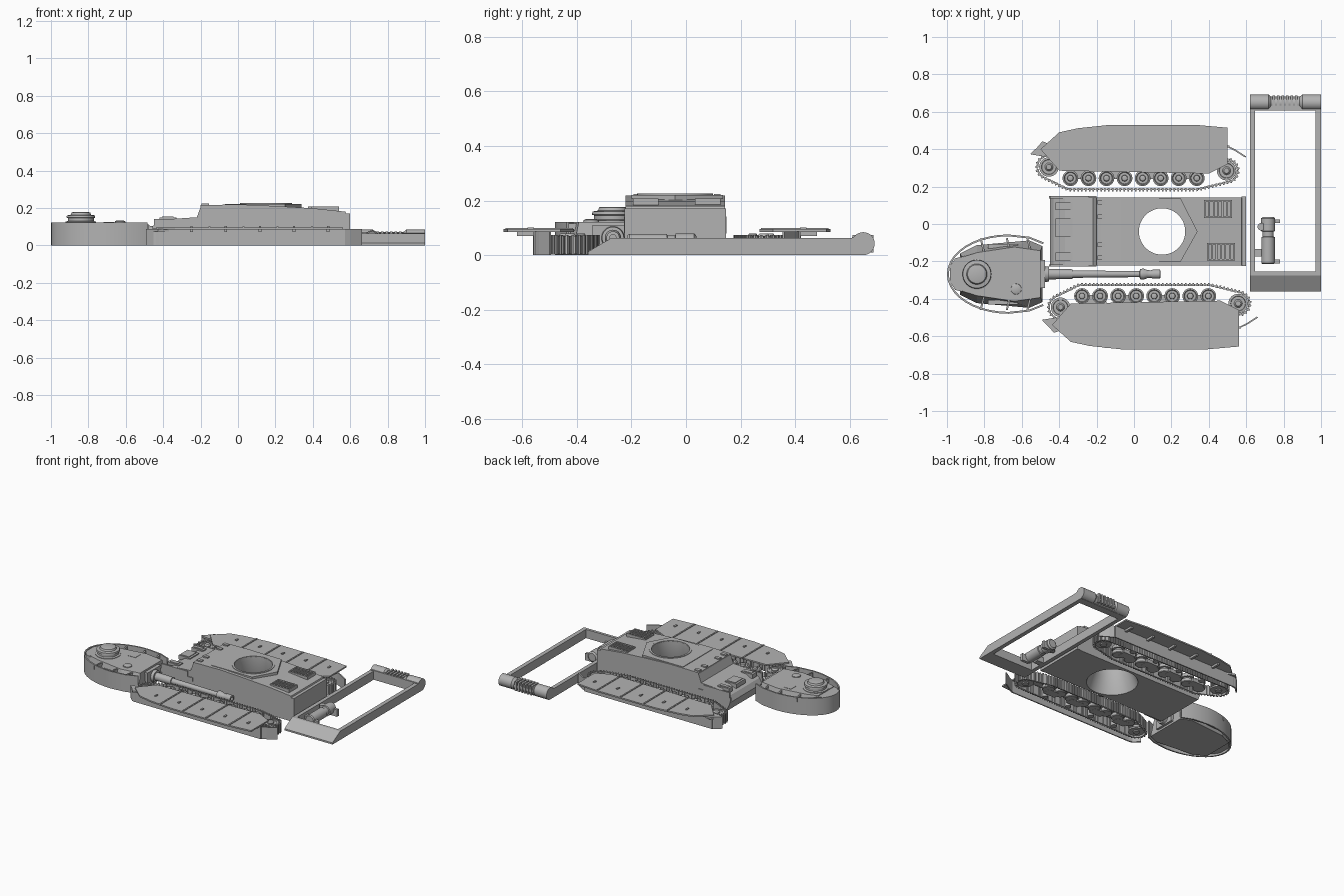
import bpy, bmesh, math
from mathutils import Vector, Matrix, geometry

if "Cube" in bpy.data.objects:
    bpy.data.objects.remove(bpy.data.objects["Cube"])

grey = bpy.data.materials.new("plain grey")
grey.use_nodes = True
grey.diffuse_color = (0.45, 0.45, 0.45, 1)
grey.node_tree.nodes["Principled BSDF"].inputs["Base Color"].default_value = (0.45, 0.45, 0.45, 1)


def finish(name, bm, smooth=False):
    bmesh.ops.recalc_face_normals(bm, faces=bm.faces)
    me = bpy.data.meshes.new(name)
    bm.to_mesh(me)
    bm.free()
    ob = bpy.data.objects.new(name, me)
    bpy.context.collection.objects.link(ob)
    me.materials.append(grey)
    if smooth:
        bpy.ops.object.select_all(action="DESELECT")
        ob.select_set(True)
        bpy.context.view_layer.objects.active = ob
        bpy.ops.object.shade_smooth_by_angle(angle=math.radians(35))
    return ob


def loft(bm, low, high):
    a = [bm.verts.new(p) for p in low]
    b = [bm.verts.new(p) for p in high]
    n = len(a)
    bm.faces.new(a[::-1])
    bm.faces.new(b)
    for i in range(n):
        bm.faces.new((a[i], a[(i + 1) % n], b[(i + 1) % n], b[i]))


def prism(name, pts, lo, hi, axis="z", smooth=False):
    place = {"z": lambda p, h: (p[0], p[1], h), "y": lambda p, h: (p[0], h, p[1]),
             "x": lambda p, h: (h, p[0], p[1])}[axis]
    bm = bmesh.new()
    loft(bm, [place(p, lo) for p in pts], [place(p, hi) for p in pts])
    return finish(name, bm, smooth)


def box(name, x0, x1, y0, y1, z0, z1):
    return prism(name, [(x0, y0), (x1, y0), (x1, y1), (x0, y1)], z0, z1)


def lathe(name, centre, profile, axis="z", n=32):
    # Stacked rings of (distance along axis, radius), capped at both ends
    turn = {"z": Matrix(), "x": Matrix.Rotation(math.pi / 2, 4, "Y"),
            "y": Matrix.Rotation(-math.pi / 2, 4, "X")}[axis]
    bm = bmesh.new()
    rings = [[bm.verts.new(Vector(centre) + turn @ Vector((r * math.cos(t * math.tau / n),
              r * math.sin(t * math.tau / n), h))) for t in range(n)] for h, r in profile]
    for a, b in zip(rings, rings[1:]):
        for i in range(n):
            bm.faces.new((a[i], a[(i + 1) % n], b[(i + 1) % n], b[i]))
    bm.faces.new(rings[0][::-1])
    bm.faces.new(rings[-1])
    return finish(name, bm, True)


def ribbon(name, pts, thick, z0, z1, smooth=False):
    # Thin upright wall along an open path
    pts = [Vector(p) for p in pts]
    left, right = [], []
    for i, p in enumerate(pts):
        d = (pts[min(i + 1, len(pts) - 1)] - pts[max(i - 1, 0)]).normalized()
        side = Vector((-d.y, d.x)) * thick / 2
        left.append(p + side)
        right.append(p - side)
    bm = bmesh.new()
    for i in range(len(pts) - 1):
        quad = [left[i], left[i + 1], right[i + 1], right[i]]
        loft(bm, [(*q, z0) for q in quad], [(*q, z1) for q in quad])
    bmesh.ops.remove_doubles(bm, verts=bm.verts, dist=1e-5)
    inner = [f for f in bm.faces if all(len(e.link_faces) > 2 for e in f.edges if
             abs(e.verts[0].co.z - e.verts[1].co.z) < 1e-5) and abs(f.normal.z) < 0.5]
    bmesh.ops.delete(bm, geom=inner, context="FACES_ONLY")
    return finish(name, bm, smooth)


# Hull: side profile pulled across, with a flared opening for the turret
hull = prism("hull", [(-0.42, 0), (0.575, 0), (0.6, 0.1), (0.575, 0.18), (0.4, 0.198), (0.2, 0.21),
             (0.02, 0.218), (-0.17, 0.216), (-0.2, 0.205), (-0.22, 0.15), (-0.37, 0.14),
             (-0.43, 0.105), (-0.45, 0.07)], -0.222, 0.143, "y")
deck = prism("turret_deck", [(-0.07, -0.2), (0.25, -0.2), (0.34, -0.04), (0.25, 0.135), (-0.07, 0.135)],
             0.2, 0.221)
cutter = lathe("ring_cutter", (0.15, -0.04, 0), [(-0.01, 0.17), (0.11, 0.124), (0.3, 0.124)], n=48)
for ob in (hull, deck):
    mod = ob.modifiers.new("opening", "BOOLEAN")
    mod.object = cutter
    mod.solver = "EXACT"
    bpy.context.view_layer.objects.active = ob
    bpy.ops.object.modifier_apply(modifier=mod.name)
bpy.data.objects.remove(cutter)
rim = ribbon("turret_ring", [(0.15 + 0.132 * math.cos(t * math.tau / 48), -0.04 + 0.132 * math.sin(t * math.tau / 48))
             for t in range(49)], 0.014, 0.19, 0.225, True)

# Hull fittings: front hatches, hinges, bolted strips, rear plate and louvres
for i, (y, w) in enumerate([(0.095, 0.04), (-0.02, 0.1), (-0.175, 0.045)]):
    box(f"front_hatch_{i}", -0.42, -0.33, y - w / 2, y + w / 2, 0.12, 0.15)
    box(f"front_hatch_lid_{i}", -0.405, -0.345, y - w / 2 + 0.008, y + w / 2 - 0.008, 0.14, 0.154)
for i, y in enumerate((0.115, 0.04, -0.11, -0.18)):
    box(f"visor_{i}", -0.195, -0.155, y - 0.012, y + 0.012, 0.19, 0.224)
box("front_strip", -0.2, -0.17, -0.222, 0.143, 0.19, 0.215)
for s, y in enumerate((-0.222, 0.143)):
    box(f"side_rail_{s}", -0.455, -0.2, y - 0.006, y + 0.006, 0.08, 0.105)
    box(f"nose_flange_{s}", -0.45, -0.24, y - 0.006, y + 0.006, 0.1, 0.142)
box("rear_plate", 0.575, 0.6, -0.225, 0.147, 0.0, 0.17)
for i, (x, y) in enumerate([(0.375, 0.08), (0.39, -0.148)]):
    top = 0.202
    box(f"louvre_base_{i}", x, x + 0.15, y - 0.045, y + 0.045, 0.17, top - 0.004)
    for k in (-1, 1):
        box(f"louvre_frame_{i}", x, x + 0.15, y + k * 0.043 - 0.004, y + k * 0.043 + 0.004, 0.18, top + 0.006)
    for k in range(7):
        box(f"louvre_slat_{i}_{k}", x + k * 0.0235, x + k * 0.0235 + 0.009, y - 0.043, y + 0.043, 0.18, top + 0.006)


def running_gear(side, place):
    def plate(name, pts, z0, z1):
        prism(f"{side}_{name}", [place(*p) for p in pts], z0, z1)

    def rect(name, x0, x1, y0, y1, z0, z1):
        plate(name, [(x0, y0), (x1, y0), (x1, y1), (x0, y1)], z0, z1)

    # Track: links spread evenly around the wheels
    loops = [(-0.455, 0.305, 0.062), (-0.34, 0.245, 0.059), (0.335, 0.245, 0.059), (0.495, 0.285, 0.06)]
    cloud = [Vector((x + r * math.cos(t * math.tau / 40), y + r * math.sin(t * math.tau / 40)))
             for x, y, r in loops for t in range(40)]
    path = [cloud[i] for i in geometry.convex_hull_2d(cloud)]
    segs = list(zip(path, path[1:] + path[:1]))
    count = 112
    step = sum((b - a).length for a, b in segs) / count
    bm = bmesh.new()
    start, due = 0.0, 0.0
    for a, b in segs:
        length = (b - a).length
        d = (b - a) / length
        n = Vector((d.y, -d.x))
        while due < start + length and count:
            p = a + d * (due - start)
            for u, v0, v1, z0, z1 in ((0.0092, -0.005, 0.005, 0.004, 0.07), (0.004, -0.006, 0.011, 0.002, 0.074)):
                quad = [place(*(p + d * s * u + n * v)) for s, v in ((-1, v0), (1, v0), (1, v1), (-1, v1))]
                loft(bm, [(*q, z0) for q in quad], [(*q, z1) for q in quad])
            due += step
        start += length
    finish(f"{side}_track", bm)

    # Road wheels with dished faces, joined in pairs
    for i in range(8):
        lathe(f"{side}_road_wheel_{i}", (*place(-0.34 + 0.0965 * i, 0.245), 0),
              [(0.006, 0.038), (0.01, 0.042), (0.03, 0.042), (0.031, 0.03), (0.043, 0.03), (0.044, 0.042),
               (0.066, 0.042), (0.07, 0.034), (0.064, 0.03), (0.064, 0.017), (0.078, 0.015), (0.08, 0.01)], n=28)
    for i in range(4):
        x = -0.34 + 0.193 * i
        rect(f"suspension_{i}", x, x + 0.0965, 0.24, 0.3, 0.005, 0.03)
        lathe(f"{side}_return_roller_{i}", (*place(x + 0.05, 0.335), 0), [(0.005, 0.02), (0.07, 0.02)], n=20)
    for name, x, y in (("sprocket", -0.455, 0.305), ("idler", 0.495, 0.285)):
        for z in (0.012, 0.054):
            lathe(f"{side}_{name}_rim", (*place(x, y), z), [(0, 0.052), (0.012, 0.052), (0.013, 0.04), (0.009, 0.038)])
        lathe(f"{side}_{name}_hub", (*place(x, y), 0), [(0.004, 0.022), (0.07, 0.022), (0.08, 0.014)], n=20)

    # Fender wall and its angled end flaps
    plate("fender", [(-0.5, 0.412), (0.51, 0.412), (0.51, 0.42), (-0.5, 0.42)], 0.0, 0.086)
    ribbon(f"{side}_rear_flap", [place(0.5, 0.414), place(0.54, 0.395), place(0.598, 0.358)], 0.008, 0, 0.086)
    ribbon(f"{side}_front_flap", [place(-0.48, 0.416), place(-0.51, 0.41), place(-0.55, 0.372)], 0.01, 0, 0.086)
    plate("front_guard", [(-0.55, 0.372), (-0.48, 0.36), (-0.43, 0.42), (-0.49, 0.442)], 0.074, 0.086)

    # Side armour: overlapping panels with handles and brackets
    plate("skirt", [(-0.5, 0.4), (-0.4, 0.285), (0.4, 0.27), (0.5, 0.32), (0.5, 0.515), (0.33, 0.53),
                    (-0.13, 0.53), (-0.3, 0.512), (-0.4, 0.49)], 0.085, 0.095)
    for i, x in enumerate((-0.215, -0.033, 0.15, 0.333)):
        rect(f"panel_seam_{i}", x - 0.005, x + 0.005, 0.275, 0.522, 0.09, 0.1)
    for i in range(5):
        x = -0.31 + 0.1825 * i
        rect(f"panel_handle_{i}", x - 0.006, x + 0.006, 0.418, 0.442, 0.09, 0.102)
        rect(f"skirt_bracket_{i}", x - 0.008, x + 0.008, 0.415, 0.48, 0.07, 0.086)


running_gear("right", lambda x, y: (x, y))
running_gear("left", lambda x, y: (x + 0.062, -y - 0.14))

# Turret body, wider at its base
TY = -0.268


def outline(half):
    return half + [(x, -y) for x, y in reversed(half)]


bm = bmesh.new()
loft(bm, [(x, TY + y, 0) for x, y in outline([(-0.93, 0.11), (-0.84, 0.155), (-0.56, 0.18), (-0.49, 0.15)])],
     [(x, TY + y, 0.122) for x, y in outline([(-0.92, 0.09), (-0.84, 0.115), (-0.64, 0.145), (-0.5, 0.125)])])
finish("turret_body", bm)
prism("stowage_bin", [(x, TY + y) for x, y in outline([(-0.985, 0.04), (-0.955, 0.085), (-0.89, 0.1)])], 0.012, 0.118)

# Horseshoe armour around the turret with its struts
arc = [(-0.67 - 0.325 * math.cos(math.radians(a)), TY + 0.207 * math.sin(math.radians(a))) for a in range(-90, 91, 9)]
shield = [(-0.485, TY - 0.165), (-0.56, TY - 0.195)] + arc + [(-0.56, TY + 0.195), (-0.485, TY + 0.165)]
ribbon("turret_shield", shield, 0.01, 0, 0.122, True)
for s in (-1, 1):
    for i, x in enumerate((-0.82, -0.68, -0.57)):
        ribbon(f"shield_strut_{i}", [(x + 0.02, TY + s * 0.11), (x, TY + s * 0.192)], 0.01, 0.09, 0.116)
    box("turret_side_door", -0.78, -0.62, TY + s * 0.15 - 0.012, TY + s * 0.15 + 0.012, 0.03, 0.09)

lathe("cupola", (-0.84, TY, 0.11), [(0, 0.082), (0.016, 0.082), (0.02, 0.07), (0.036, 0.07), (0.038, 0.077),
      (0.05, 0.075), (0.053, 0.055), (0.065, 0.05), (0.067, 0.044)], n=40)
lathe("roof_vent", (-0.63, TY - 0.08, 0.115), [(0, 0.03), (0.013, 0.028), (0.017, 0.02)])
box("roof_hatch", -0.72, -0.66, TY + 0.05, TY + 0.11, 0.118, 0.124)

# Gun
box("mantlet", -0.53, -0.475, TY - 0.075, TY + 0.075, 0.015, 0.11)
lathe("gun_barrel", (0, TY, 0.063), [(-0.5, 0.045), (-0.455, 0.04), (-0.454, 0.028), (-0.33, 0.026), (-0.328, 0.02),
      (0.03, 0.016), (0.032, 0.027), (0.05, 0.03), (0.07, 0.022), (0.09, 0.02), (0.1, 0.024), (0.14, 0.024),
      (0.141, 0.012), (0.12, 0.012)], "x")

# Lower hull frame: rails, sloped end and rounded end
for s, (a, b) in enumerate([(0.62, 0.648), (0.97, 1.0)]):
    box(f"frame_rail_{s}", a, b, -0.27, 0.64, 0, 0.062)
prism("frame_slope", [(-0.36, 0), (-0.255, 0), (-0.255, 0.062), (-0.275, 0.062), (-0.36, 0.012)], 0.62, 1.0, "x")
box("frame_crossbar", 0.62, 1.0, 0.608, 0.66, 0, 0.066)
for i, x in enumerate((0.62, 0.9)):
    lathe(f"frame_roll_{i}", (x, 0.65, 0.042), [(0, 0.042), (0.1, 0.042)] if i else [(0, 0.042), (0.1, 0.042), (0.112, 0.03)], "x")
lathe("frame_roll_inner_cap", (0.885, 0.65, 0.042), [(0, 0.03), (0.015, 0.042)], "x")
lathe("frame_roll_middle", (0.72, 0.648, 0.036), [(0, 0.034), (0.18, 0.034)], "x")
for i in range(6):
    box(f"spare_link_{i}", 0.74 + i * 0.024, 0.754 + i * 0.024, 0.61, 0.688, 0.01, 0.074)

# Exhaust silencer
lathe("silencer", (0.717, 0, 0.042), [(-0.215, 0.03), (-0.208, 0.036), (-0.07, 0.036), (-0.068, 0.03), (-0.04, 0.03),
      (-0.038, 0.038), (0.03, 0.038), (0.038, 0.028)], "y")
lathe("silencer_pipe", (0.68, -0.015, 0), [(0.02, 0.02), (0.07, 0.02)], n=20)
box("silencer_bracket", 0.648, 0.7, -0.175, -0.135, 0.0, 0.04)
for y in (-0.2, 0.015):
    box("silencer_foot", 0.72, 0.78, y - 0.01, y + 0.01, 0, 0.05)
